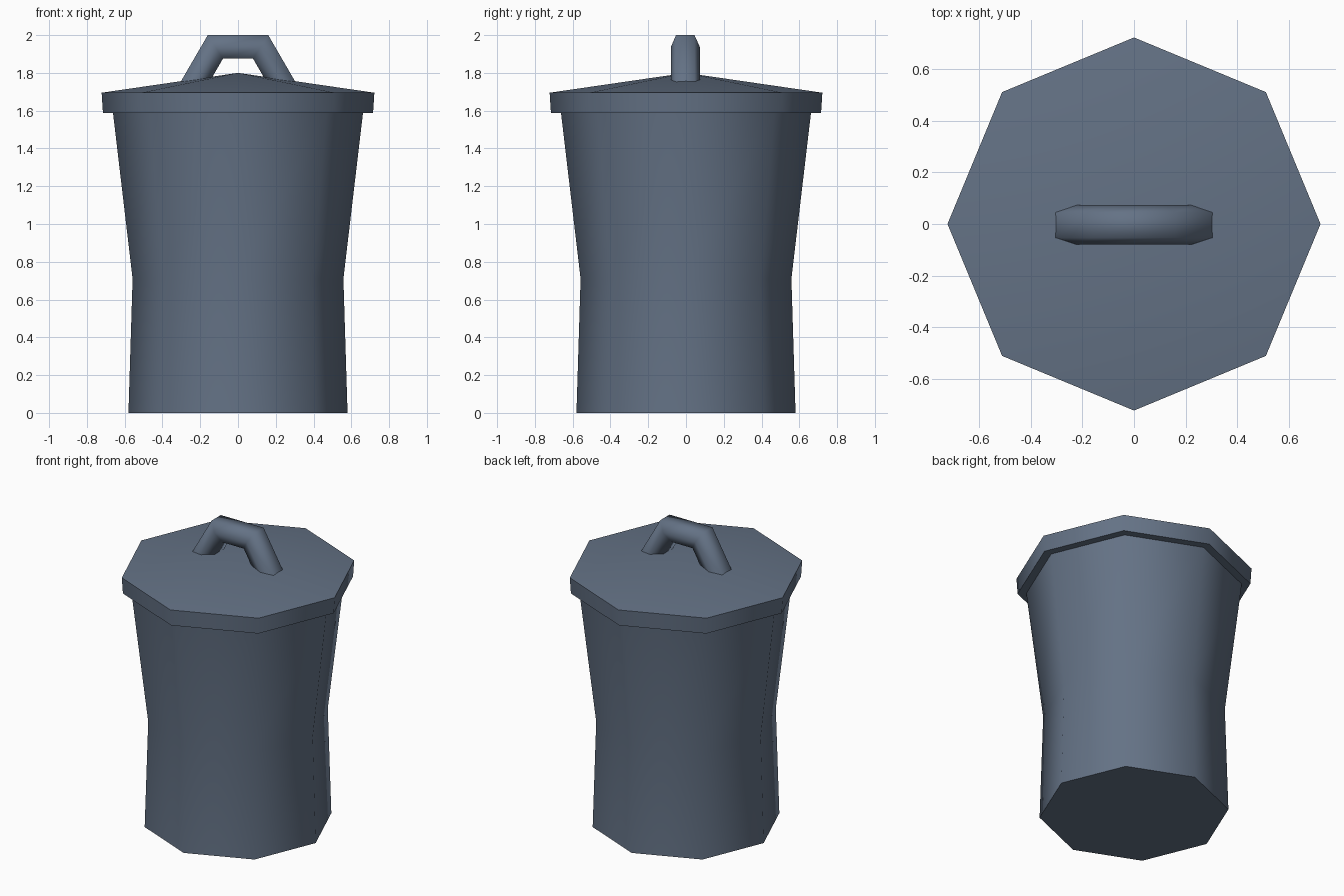
import bpy, math

if "Cube" in bpy.data.objects:
    bpy.data.objects.remove(bpy.data.objects["Cube"])

mat = bpy.data.materials.new("slate grey")
mat.diffuse_color = (0.127, 0.168, 0.235, 1)
mat.use_nodes = True
mat.node_tree.nodes["Principled BSDF"].inputs["Base Color"].default_value = mat.diffuse_color


def make(name, verts, faces, angle):
    me = bpy.data.meshes.new(name)
    me.from_pydata(verts, [], faces)
    me.materials.append(mat)
    ob = bpy.data.objects.new(name, me)
    bpy.context.collection.objects.link(ob)
    bpy.ops.object.select_all(action='DESELECT')
    ob.select_set(True)
    bpy.context.view_layer.objects.active = ob
    bpy.ops.object.mode_set(mode='EDIT')
    bpy.ops.mesh.select_all(action='SELECT')
    bpy.ops.mesh.normals_make_consistent(inside=False)
    bpy.ops.object.mode_set(mode='OBJECT')
    bpy.ops.object.shade_smooth_by_angle(angle=math.radians(angle))
    return ob


def bridge(rings, n):
    return [(r * n + i, r * n + (i + 1) % n, (r + 1) * n + (i + 1) % n, (r + 1) * n + i)
            for r in range(rings - 1) for i in range(n)]


def lathe(name, profile, apex=None, n=8):
    """Eight-sided turned shape with a flat bottom and a flat or pointed top."""
    verts = [(r * math.cos(math.tau * i / n), r * math.sin(math.tau * i / n), z)
             for r, z in profile for i in range(n)]
    faces = bridge(len(profile), n) + [tuple(range(n))]
    top = (len(profile) - 1) * n
    if apex is None:
        faces.append(tuple(range(top, top + n)))
    else:
        verts.append((0, 0, apex))
        faces += [(top + i, top + (i + 1) % n, len(verts) - 1) for i in range(n)]
    return make(name, verts, faces, 50)


# Bin body with a slight waist
lathe("bin_body", [(0.58, 0), (0.558, 0.71), (0.662, 1.59)])

# Overhanging lid with a shallow cone on top
lathe("lid", [(0.715, 1.588), (0.722, 1.695)], apex=1.80)

# Arched handle: hexagonal section, given as (outer, inner) points per ring
rings = [((-0.311, 1.74), (-0.158, 1.74)), ((-0.16, 2.0), (-0.08, 1.875)),
         ((0.16, 2.0), (0.08, 1.875)), ((0.311, 1.74), (0.158, 1.74))]
verts = []
for (ox, oz), (ix, iz) in rings:
    mx, mz = (ox + ix) / 2, (oz + iz) / 2
    verts += [(ox, 0.045, oz), (mx, 0.073, mz), (ix, 0.045, iz),
              (ix, -0.053, iz), (mx, -0.08, mz), (ox, -0.053, oz)]
make("lid_handle", verts, bridge(4, 6) + [tuple(range(6)), tuple(range(18, 24))], 70)
